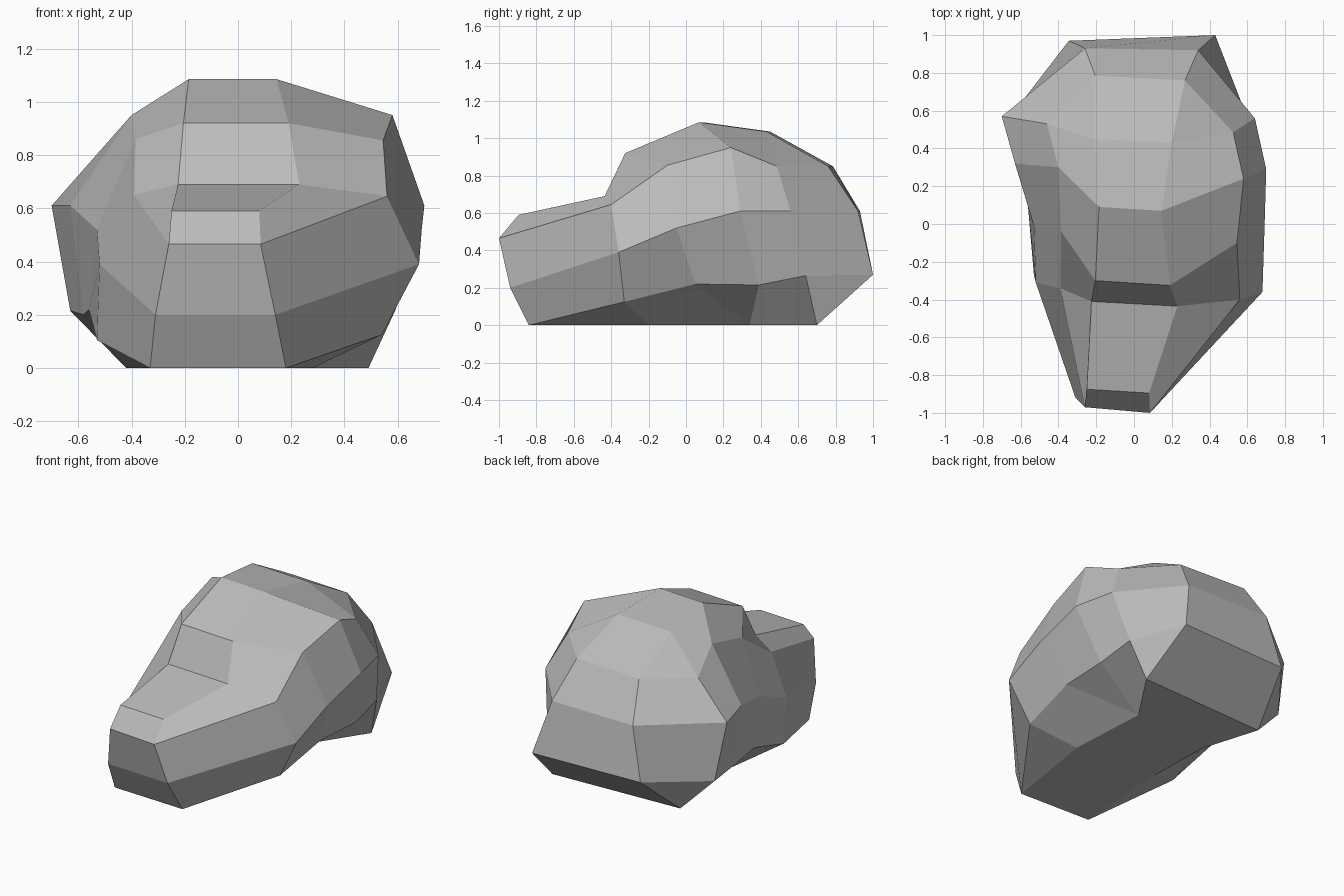
import bpy
import bmesh

# Remove the default cube only
cube = bpy.data.objects.get("Cube")
if cube:
    bpy.data.objects.remove(cube, do_unlink=True)


def make_material(name, colour):
    material = bpy.data.materials.new(name)
    material.use_nodes = True
    material.diffuse_color = colour
    material.node_tree.nodes["Principled BSDF"].inputs["Base Color"].default_value = colour
    return material


# Centre strip from the front foot, over the top, to the back foot:
# right x, right y, left x, left y, shared height
STRIP = [
    (-.33, -.82, .18, -.84, 0),
    (-.31, -.92, .14, -.94, .2),
    (-.26, -.97, .085, -1, .465),
    (-.25, -.875, .08, -.895, .59),
    (-.225, -.41, .23, -.435, .69),
    (-.205, -.3, .19, -.325, .92),
    (-.185, .09, .145, .07, 1.085),
    (-.21, .45, .2, .43, 1.035),
    (-.205, .785, .27, .76, .85),
    (-.26, .93, .34, .92, .61),
    (-.345, .97, .43, 1, .27),
    (-.42, .66, .49, .7, 0),
]

# Flank rows, each running front to back
LEFT_FLANK = {
    "upper": [(.56, -.4, .645), (.545, -.1, .855), (.58, .24, .95), (.525, .485, .85)],
    "middle": [(.68, -.36, .39), (.69, -.05, .52), (.7, .29, .61), (.64, .56, .61)],
    "lower": [(.54, -.33, .125), (.57, .05, .22), (.59, .39, .215), (.57, .64, .265)],
    "foot": [(.28, -.2, 0), (.25, .34, 0)],
}
RIGHT_FLANK = {
    "upper": [(-.39, -.34, .65), (-.385, -.04, .86), (-.4, .3, .95), (-.46, .53, .83)],
    "middle": [(-.52, -.31, .39), (-.53, -.01, .52), (-.63, .32, .61), (-.7, .57, .61)],
    "lower": [(-.53, -.27, .105), (-.56, .08, .22), (-.58, .33, .2), (-.63, .6, .215)],
    "foot": [(-.29, -.15, 0), (-.3, .27, 0)],
}


def build_flank(bm, edge, points):
    """Join one flank's rows to one edge of the centre strip; return its foot verts."""
    rows = {name: [bm.verts.new(p) for p in row] for name, row in points.items()}
    upper, middle, lower, foot = (rows[n] for n in ("upper", "middle", "lower", "foot"))
    (front_foot, front_low, front_mid, front_top, step, brow,
     crown, back_crown, back_top, back_mid, back_low, back_foot) = edge
    faces = [
        # Front corner
        (front_foot, front_low, middle[0], lower[0]),
        (front_low, front_mid, upper[0], middle[0]),
        (front_mid, front_top, step, upper[0]),
        # Shoulder
        (step, brow, upper[1], upper[0]),
        (brow, crown, upper[2], upper[1]),
        (crown, back_crown, upper[3], upper[2]),
        (back_crown, back_top, upper[3]),
        # Back corner
        (back_top, back_mid, middle[3], upper[3]),
        (back_mid, back_low, lower[3], middle[3]),
        (back_low, back_foot, lower[3]),
        # Undercut
        (front_foot, lower[0], foot[0]),
        (lower[0], lower[1], foot[1], foot[0]),
        (lower[1], lower[2], foot[1]),
        (lower[2], lower[3], back_foot, foot[1]),
    ]
    # Side bands
    for top, bottom in ((upper, middle), (middle, lower)):
        for i in range(len(top) - 1):
            faces.append((top[i], top[i + 1], bottom[i + 1], bottom[i]))
    for face in faces:
        bm.faces.new(face)
    return foot


# Boulder body
bm = bmesh.new()
right_edge = [bm.verts.new((rx, ry, z)) for rx, ry, lx, ly, z in STRIP]
left_edge = [bm.verts.new((lx, ly, z)) for rx, ry, lx, ly, z in STRIP]
for i in range(len(STRIP) - 1):
    bm.faces.new((right_edge[i], left_edge[i], left_edge[i + 1], right_edge[i + 1]))
left_foot = build_flank(bm, left_edge, LEFT_FLANK)
right_foot = build_flank(bm, right_edge, RIGHT_FLANK)

# Flat underside
bm.faces.new([left_edge[0], *left_foot, left_edge[-1],
              right_edge[-1], *reversed(right_foot), right_edge[0]])
bmesh.ops.recalc_face_normals(bm, faces=bm.faces[:])

mesh = bpy.data.meshes.new("boulder")
bm.to_mesh(mesh)
bm.free()
mesh.materials.append(make_material("stone_grey", (.5, .5, .5, 1)))
boulder = bpy.data.objects.new("boulder", mesh)
bpy.context.collection.objects.link(boulder)
